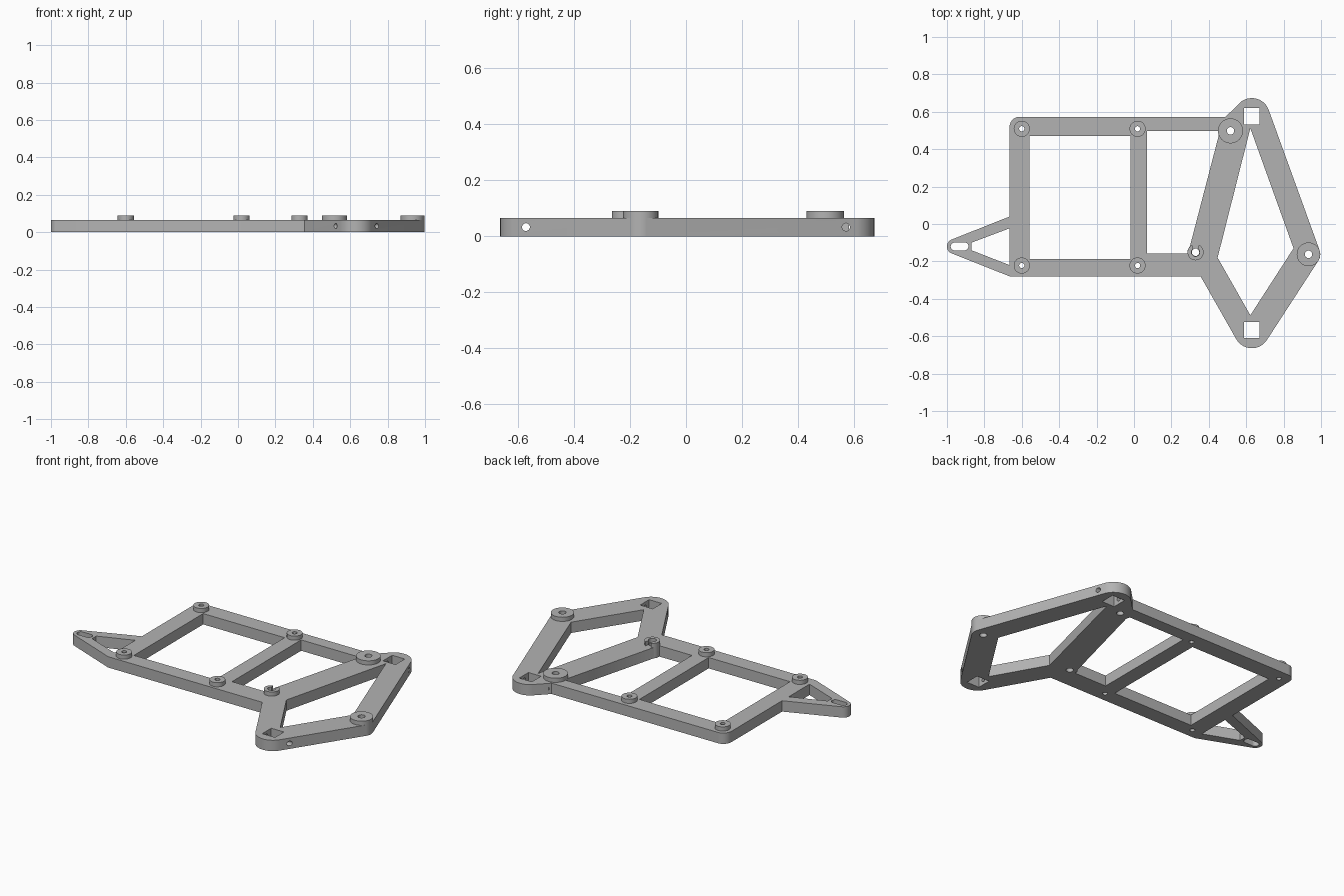
import bpy
import bmesh
from math import radians, cos, sin
from mathutils import Matrix

if "Cube" in bpy.data.objects:
    bpy.data.objects.remove(bpy.data.objects["Cube"], do_unlink=True)

PLATE, TOP = 0.065, 0.09

grey = bpy.data.materials.new("plain grey")
grey.diffuse_color = (0.45, 0.45, 0.45, 1)
grey.use_nodes = True
grey.node_tree.nodes["Principled BSDF"].inputs["Base Color"].default_value = (0.45, 0.45, 0.45, 1)


def arc(x, y, r, start=0, end=360, steps=24):
    count = steps if end - start == 360 else steps + 1
    angles = [radians(start + (end - start) * i / steps) for i in range(count)]
    return [(x + r * cos(a), y + r * sin(a)) for a in angles]


def rect(x0, x1, y0, y1):
    return [(x0, y0), (x1, y0), (x1, y1), (x0, y1)]


def prism(name, loops, z0, z1):
    """Extrude an outline with holes between two heights."""
    curve = bpy.data.curves.new(name + "_profile", "CURVE")
    curve.dimensions = "2D"
    curve.fill_mode = "BOTH"
    curve.extrude = (z1 - z0) / 2
    for loop in loops:
        spline = curve.splines.new("POLY")
        spline.points.add(len(loop) - 1)
        for point, (x, y) in zip(spline.points, loop):
            point.co = (x, y, 0, 1)
        spline.use_cyclic_u = True
    temp = bpy.data.objects.new(name + "_profile", curve)
    bpy.context.collection.objects.link(temp)
    graph = bpy.context.evaluated_depsgraph_get()
    mesh = bpy.data.meshes.new_from_object(temp.evaluated_get(graph))
    bpy.data.objects.remove(temp, do_unlink=True)
    bm = bmesh.new()
    bm.from_mesh(mesh)
    bmesh.ops.remove_doubles(bm, verts=bm.verts, dist=0.0001)
    bmesh.ops.translate(bm, verts=bm.verts, vec=(0, 0, (z0 + z1) / 2))
    bmesh.ops.recalc_face_normals(bm, faces=bm.faces)
    bm.to_mesh(mesh)
    bm.free()
    mesh.materials.clear()
    mesh.materials.append(grey)
    obj = bpy.data.objects.new(name, mesh)
    bpy.context.collection.objects.link(obj)
    return obj


def smooth(obj):
    bpy.ops.object.select_all(action="DESELECT")
    obj.select_set(True)
    bpy.context.view_layer.objects.active = obj
    bpy.ops.object.shade_smooth_by_angle(angle=radians(30))


# Mounting bosses: centre, outer radius, hole radius
bosses = {
    "boss_back_right": (-0.60, 0.509, 0.043, 0.014),
    "boss_back_middle": (0.019, 0.509, 0.043, 0.014),
    "boss_front_right": (-0.60, -0.222, 0.043, 0.014),
    "boss_front_middle": (0.019, -0.222, 0.043, 0.014),
    "large_boss_back": (0.516, 0.498, 0.067, 0.02),
    "large_boss_left": (0.933, -0.162, 0.063, 0.02),
}
notched = (0.329, -0.151)

# Outer outline: tail, frame front edge, diamond, frame back edge
outline = (
    arc(-0.96, -0.12, 0.04, 111, 249)
    + [(-0.665, -0.28), (0.356, -0.28)]
    + arc(0.63, -0.568, 0.096, 210, 327)
    + arc(0.933, -0.162, 0.063, -33, 20)
    + arc(0.63, 0.577, 0.096, 20, 132)
    + [(0.49, 0.573)]
    + arc(-0.612, 0.52, 0.053, 90, 180)
    + [(-0.665, 0.04)]
)

# Openings in the frame, tail and diamond
openings = [
    rect(-0.56, -0.02, -0.186, 0.47),
    [(0.07, -0.157), (0.286, -0.157)] + arc(*notched, 0.043, 180, 135, 6)[1:]
    + [(0.452, 0.469), (0.449, 0.498), (0.07, 0.498)],
    [(-0.87, -0.10), (-0.87, -0.14), (-0.665, -0.22), (-0.665, -0.023)],
    arc(-0.959, -0.12, 0.021, 90, 270) + arc(-0.906, -0.12, 0.021, -90, 90),
    [(0.622, 0.512), (0.447, -0.18), (0.622, -0.488), (0.853, -0.13)],
    rect(0.588, 0.672, 0.533, 0.62),
    rect(0.588, 0.672, -0.61, -0.525),
    arc(*notched, 0.02),
]
openings += [arc(x, y, hole) for x, y, r, hole in bosses.values()]
frame = prism("frame_plate", [outline] + openings, 0, PLATE)

# Cross holes through the rounded ends of the diamond
for name, y, x0 in (("back", 0.572, 0.5), ("front", -0.572, 0.4)):
    mesh = bpy.data.meshes.new(name + "_pin_cutter")
    bm = bmesh.new()
    bmesh.ops.create_cone(
        bm, cap_ends=True, segments=24, radius1=0.014, radius2=0.014, depth=0.85 - x0,
        matrix=Matrix.Translation(((0.85 + x0) / 2, y, 0.033)) @ Matrix.Rotation(radians(90), 4, "Y"))
    bm.to_mesh(mesh)
    bm.free()
    mesh.materials.append(grey)
    cutter = bpy.data.objects.new(name + "_pin_cutter", mesh)
    bpy.context.collection.objects.link(cutter)
    mod = frame.modifiers.new(name + "_pin_hole", "BOOLEAN")
    mod.operation = "DIFFERENCE"
    mod.solver = "EXACT"
    mod.object = cutter
    bpy.context.view_layer.objects.active = frame
    bpy.ops.object.modifier_apply(modifier=mod.name)
    bpy.data.objects.remove(cutter, do_unlink=True)
smooth(frame)

# Raised rings
for name, (x, y, r, hole) in bosses.items():
    smooth(prism(name, [arc(x, y, r, steps=32), arc(x, y, hole)], PLATE, TOP))

# Ring with a slot open towards the back
ring = arc(*notched, 0.043, 115, 425, 32) + arc(*notched, 0.022, 415, 125, 24)
smooth(prism("notched_boss", [ring], PLATE, TOP))
